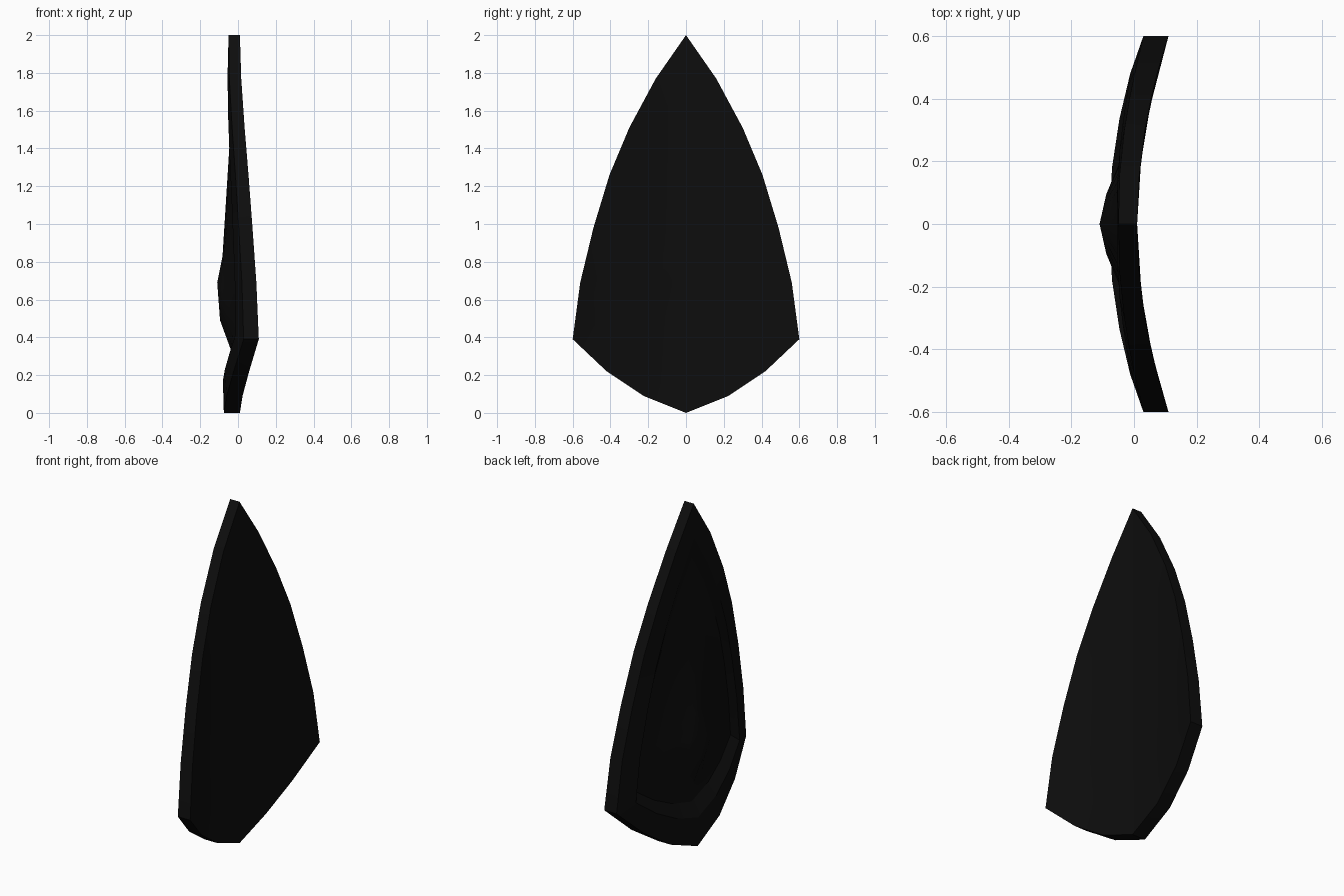
import bpy, bmesh, math

if "Cube" in bpy.data.objects:
    bpy.data.objects.remove(bpy.data.objects["Cube"], do_unlink=True)

black = bpy.data.materials.new("matte black")
black.use_nodes = True
colour = (0.004, 0.004, 0.004, 1)
black.diffuse_color = colour
black.node_tree.nodes["Principled BSDF"].inputs["Base Color"].default_value = colour

# Half outline as (half width, height), from the tip down to the bottom point
HALF = [(0, 2), (.16, 1.77), (.30, 1.51), (.405, 1.26), (.49, .98), (.56, .69),
        (.60, .39), (.42, .22), (.225, .09), (0, 0)]
OUTLINE = HALF + [(-y, z) for y, z in HALF[-2:0:-1]]
CORNER = .39


def bend(y):
    """Cylindrical curve of the plate across its width."""
    return .01 + .278 * y * y


def ring(bm, width, bottom, corner, top, thick_low, thick_high):
    """Outline copy, narrowed and refitted in height, set behind the smooth face."""
    verts = []
    for y, z in OUTLINE:
        if z < CORNER:
            nz = bottom + (corner - bottom) * z / CORNER
        else:
            nz = corner + (top - corner) * (z - CORNER) / (2 - CORNER)
        t = (nz - bottom) / (top - bottom)
        thick = thick_low + (thick_high - thick_low) * t
        verts.append(bm.verts.new((bend(y * width) - thick, y * width, nz)))
    return verts


def bridge(bm, a, b):
    n = len(a)
    for i in range(n):
        j = (i + 1) % n
        bm.faces.new((a[i], a[j], b[j], b[i]))


def fan(bm, loop, centre):
    c = bm.verts.new(centre)
    for i in range(len(loop)):
        bm.faces.new((loop[i], loop[(i + 1) % len(loop)], c))


bm = bmesh.new()

# Smooth concave face: shrinking rings towards the middle
front = ring(bm, 1, 0, CORNER, 2, 0, 0)
loop = front
for s in (.8, .6, .4, .2):
    inner = ring(bm, s, .8 * (1 - s), .8 + (CORNER - .8) * s, .8 + 1.2 * s, 0, 0)
    bridge(bm, loop, inner)
    loop = inner
fan(bm, loop, (bend(0), 0, .8))

# Back: outer edge, rim, recessed panel, boss foot, boss crown
loop = front
for args in [(1, 0, CORNER, 2, .085, .06),
             (.80, .17, .42, 1.80, .09, .065),
             (.73, .25, .46, 1.68, .045, .045),
             (.42, .34, .50, 1.50, .050, .050),
             (.16, .49, .60, .83, .105, .092)]:
    inner = ring(bm, *args)
    bridge(bm, loop, inner)
    loop = inner
fan(bm, loop, (-.11, 0, .69))

bmesh.ops.recalc_face_normals(bm, faces=bm.faces)
mesh = bpy.data.meshes.new("curved_shield_plate")
bm.to_mesh(mesh)
bm.free()
mesh.materials.append(black)
plate = bpy.data.objects.new("curved_shield_plate", mesh)
bpy.context.collection.objects.link(plate)

bpy.ops.object.select_all(action='DESELECT')
plate.select_set(True)
bpy.context.view_layer.objects.active = plate
bpy.ops.object.shade_smooth_by_angle(angle=math.radians(20))
